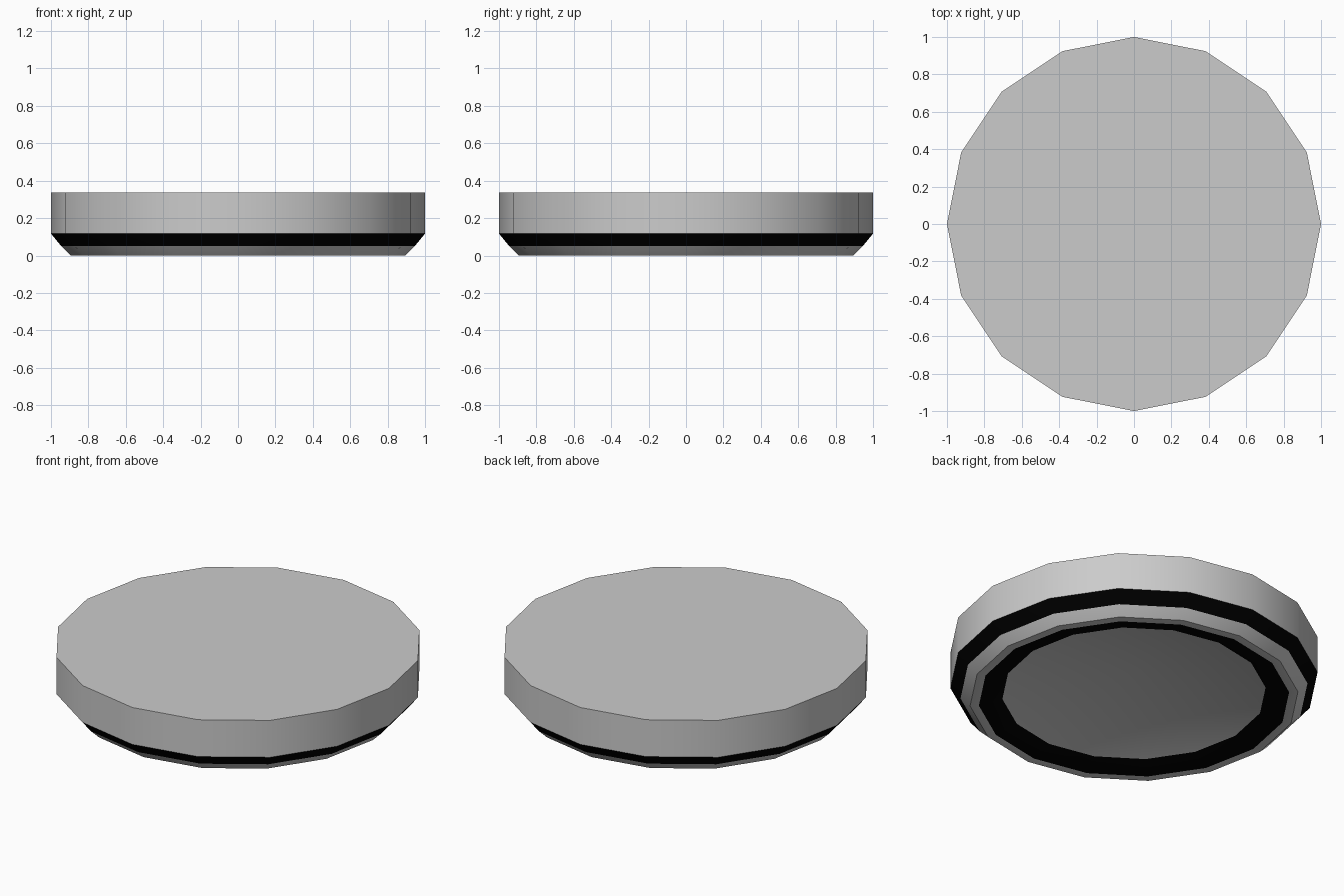
import bpy, bmesh, math

if "Cube" in bpy.data.objects:
    bpy.data.objects.remove(bpy.data.objects["Cube"])

SIDES = 16
# (radius, height) from the top rim down and into the hollow of the underside
PROFILE = [(1.0, 0.338), (1.0, 0.117), (0.945, 0.05), (0.893, 0.0), (0.845, 0.0), (0.717, 0.035)]
APEX = 0.17           # height of the middle of the hollow
BLACK_BANDS = {1, 4}  # bands that carry the black trim

body_grey = bpy.data.materials.new("grey")
body_grey.diffuse_color = (0.8, 0.8, 0.8, 1)
body_grey.use_nodes = True
body_grey.node_tree.nodes["Principled BSDF"].inputs["Base Color"].default_value = body_grey.diffuse_color
trim_black = bpy.data.materials.new("black_trim")
trim_black.diffuse_color = (0.0, 0.0, 0.0, 1)
trim_black.use_nodes = True
trim_black.node_tree.nodes["Principled BSDF"].inputs["Base Color"].default_value = trim_black.diffuse_color

# Rings of the turned profile
bm = bmesh.new()
rings = []
for r, z in PROFILE:
    angles = [2 * math.pi * i / SIDES for i in range(SIDES)]
    rings.append([bm.verts.new((r * math.cos(a), r * math.sin(a), z)) for a in angles])

# Side wall, bevels, foot ring and inner lip
for band, (upper, lower) in enumerate(zip(rings, rings[1:])):
    for i in range(SIDES):
        j = (i + 1) % SIDES
        face = bm.faces.new((upper[i], lower[i], lower[j], upper[j]))
        face.material_index = 1 if band in BLACK_BANDS else 0

# Flat top, and the hollow underside rising to a central point
bm.faces.new(rings[0])
apex = bm.verts.new((0, 0, APEX))
for i in range(SIDES):
    bm.faces.new((rings[-1][(i + 1) % SIDES], rings[-1][i], apex))

mesh = bpy.data.meshes.new("round_disc")
bm.to_mesh(mesh)
bm.free()
mesh.materials.append(body_grey)
mesh.materials.append(trim_black)
disc = bpy.data.objects.new("round_disc", mesh)
bpy.context.collection.objects.link(disc)

# Smooth wall with crisp rims
bpy.context.view_layer.objects.active = disc
disc.select_set(True)
bpy.ops.object.shade_smooth_by_angle(angle=math.radians(30))
